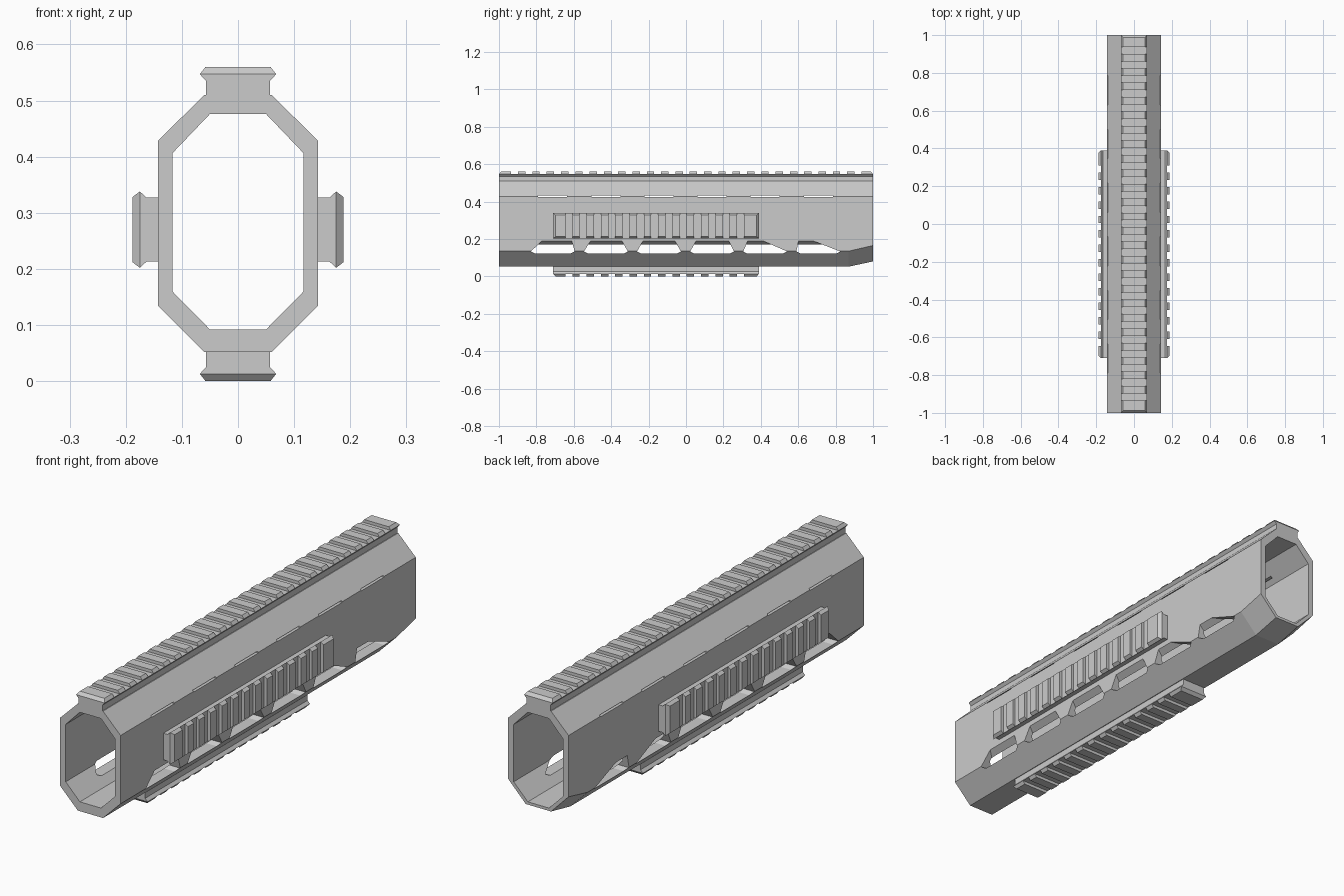
import bpy, bmesh
from mathutils import Vector

if "Cube" in bpy.data.objects:
    bpy.data.objects.remove(bpy.data.objects["Cube"])


def finish(bm, name):
    bmesh.ops.remove_doubles(bm, verts=bm.verts, dist=1e-5)
    bmesh.ops.recalc_face_normals(bm, faces=bm.faces)
    mesh = bpy.data.meshes.new(name)
    bm.to_mesh(mesh)
    bm.free()
    obj = bpy.data.objects.new(name, mesh)
    bpy.context.collection.objects.link(obj)
    return obj


def bridge(bm, a, b):
    n = len(a)
    for i in range(n):
        j = (i + 1) % n
        bm.faces.new((a[i], a[j], b[j], b[i]))


def octagon(bm, y, pts):
    # pts: right half from bottom to top, mirrored to the left
    loop = pts + [(-x, z) for x, z in reversed(pts)]
    return [bm.verts.new((x, y, z)) for x, z in loop]


# Octagonal tube, its lower rear end tapered upwards
OUTER = [(0.06, 0.052), (0.143, 0.135), (0.143, 0.428), (0.06, 0.51)]
TAPER = [(0.06, 0.08), (0.143, 0.165), (0.143, 0.428), (0.06, 0.51)]
INNER = [(0.05, 0.092), (0.117, 0.16), (0.117, 0.406), (0.05, 0.476)]
bm = bmesh.new()
loops = [octagon(bm, -1, OUTER), octagon(bm, 0.87, OUTER), octagon(bm, 1, TAPER),
         octagon(bm, 1, INNER), octagon(bm, -1, INNER)]
for a, b in zip(loops, loops[1:] + loops[:1]):
    bridge(bm, a, b)
tube = finish(bm, "handguard_tube")


def hull(bm, pts):
    verts = [bm.verts.new(p) for p in pts]
    bmesh.ops.convex_hull(bm, input=verts)


# Vent slots: insets of the two top corners from each slot end
bm = bmesh.new()
INSETS = [(0.075, 0.02), (0.045, 0.04), (0.04, 0.04),
          (0.04, 0.035), (0.03, 0.16), (0.015, 0.18)]
for i, (left, right) in enumerate(INSETS):
    y0 = -0.83 + i * 0.284
    y1 = y0 + 0.235
    for s in (-1, 1):
        pts = []
        for x, top in ((0.07, 0.134), (0.16, 0.203)):
            for y, z in ((y0 + left, top), (y1 - right, top), (y0, 0.133),
                         (y1, 0.133), (y0 + 0.02, 0.123), (y1 - 0.02, 0.123)):
                pts.append((s * x, y, z))
        hull(bm, pts)
        # Narrow slit at the upper corner
        hull(bm, [(s * x, y, z) for x in (0.08, 0.16)
                  for y in (y0 + 0.04, y1 - 0.04) for z in (0.425, 0.432)])
cutter = finish(bm, "slot_cutter")
cutter.hide_render = True
mod = tube.modifiers.new("slots", 'BOOLEAN')
mod.operation = 'DIFFERENCE'
mod.solver = 'EXACT'
mod.object = cutter
bpy.context.view_layer.objects.active = tube
bpy.ops.object.modifier_apply(modifier=mod.name)
bpy.data.objects.remove(cutter)


# Accessory rails: flared section lofted through teeth and grooves
def rail(name, tip, out, y0, y1, grooves):
    out, tip = Vector(out), Vector(tip)
    across = Vector((out.z, 0, -out.x))
    stations = [(y0, False), (y0 + 0.012, True)]
    for i in range(grooves):
        g = y0 + 0.065 + i * 0.0765
        stations += [(g, True), (g, False), (g + 0.037, False), (g + 0.037, True)]
    stations += [(y1 - 0.012, True), (y1, False)]
    bm = bmesh.new()
    rows = []
    for y, tooth in stations:
        crown = (0.058, 0.0) if tooth else (0.068, 0.013)
        half = [(0.057, 0.054), (0.057, 0.025), (0.068, 0.013), crown]
        loop = half + [(-u, d) for u, d in reversed(half)]
        rows.append([bm.verts.new(tip + across * u - out * d + Vector((0, y, 0)))
                     for u, d in loop])
    for a, b in zip(rows, rows[1:]):
        bridge(bm, a, b)
    bm.faces.new(rows[0])
    bm.faces.new(rows[-1])
    return finish(bm, name)


rail("top_rail", (0, 0, 0.56), (0, 0, 1), -1, 1, 25)
rail("bottom_rail", (0, 0, 0), (0, 0, -1), -0.71, 0.39, 13)
rail("right_rail", (0.188, 0, 0.27), (1, 0, 0), -0.71, 0.39, 13)
rail("left_rail", (-0.188, 0, 0.27), (-1, 0, 0), -0.71, 0.39, 13)
